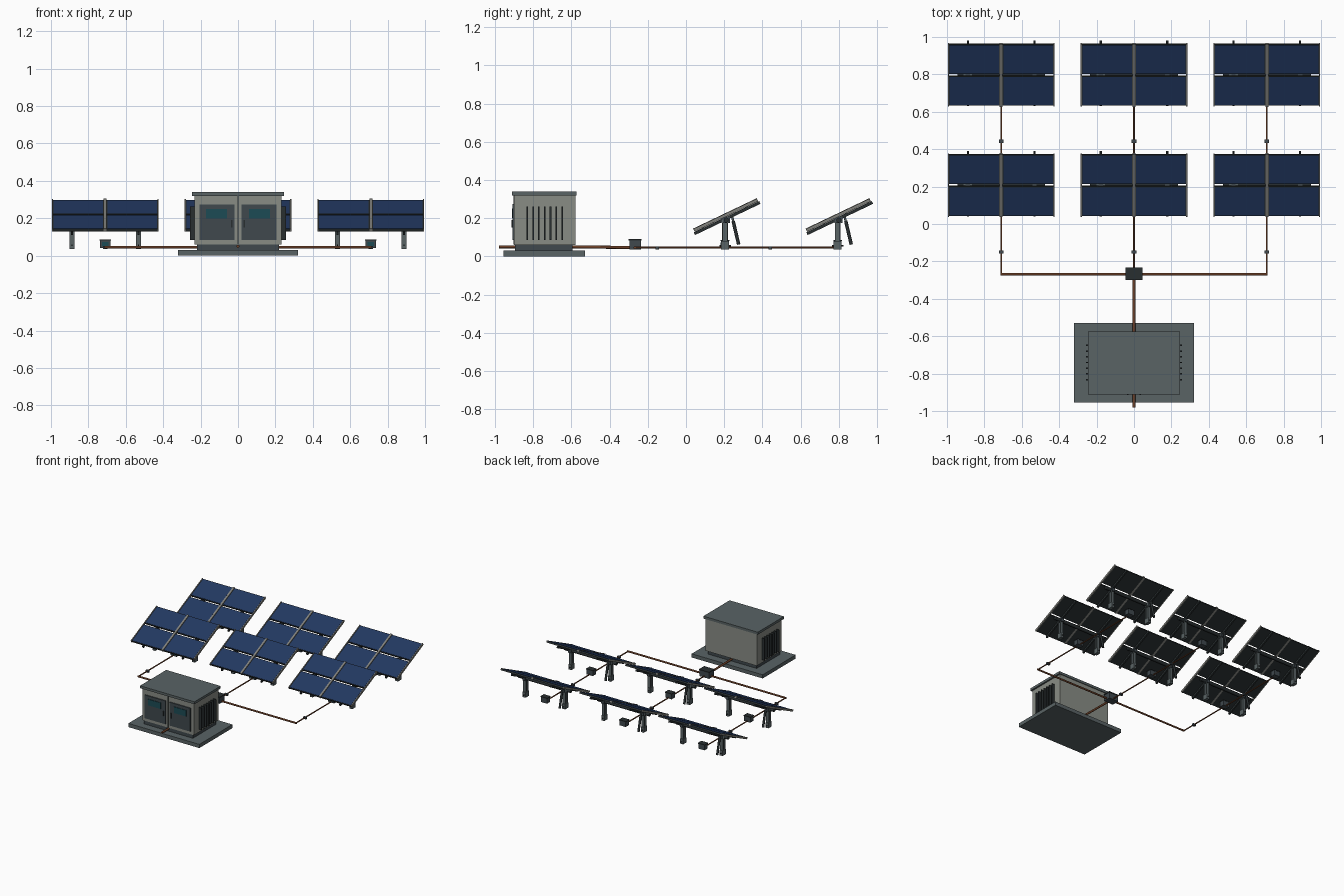
import bpy, bmesh, math
from mathutils import Matrix, Vector

if "Cube" in bpy.data.objects:
    bpy.data.objects.remove(bpy.data.objects["Cube"])


def material(name, rgb):
    m = bpy.data.materials.new(name)
    m.diffuse_color = (*rgb, 1)
    m.use_nodes = True
    m.node_tree.nodes["Principled BSDF"].inputs["Base Color"].default_value = m.diffuse_color
    return m


CELL = material("cell_blue", (0.016, 0.04, 0.12))
DARK = material("dark_metal", (0.022, 0.028, 0.03))
BOXG = material("box_grey", (0.05, 0.065, 0.075))
STEEL = material("steel", (0.1, 0.125, 0.13))
TRIM = material("trim", (0.22, 0.22, 0.2))
WALL = material("wall", (0.25, 0.265, 0.235))
GLASS = material("teal_glass", (0.012, 0.07, 0.09))
COPPER = material("copper", (0.15, 0.05, 0.02))


def finish(name, bm, mat, M=None):
    me = bpy.data.meshes.new(name)
    bm.to_mesh(me)
    bm.free()
    me.materials.append(mat)
    ob = bpy.data.objects.new(name, me)
    bpy.context.collection.objects.link(ob)
    if M is not None:
        ob.matrix_world = M
    return ob


def box(name, c, s, mat, M=None):
    bm = bmesh.new()
    bmesh.ops.create_cube(bm, size=1)
    bmesh.ops.scale(bm, vec=s, verts=bm.verts)
    bmesh.ops.translate(bm, vec=c, verts=bm.verts)
    return finish(name, bm, mat, M)


def span(name, x, y, z, mat):
    """Box from (min, max) ranges."""
    return box(name, [(a + b) / 2 for a, b in (x, y, z)],
               [b - a for a, b in (x, y, z)], mat)


def rod(name, a, b, r, mat, n=12):
    a, b = Vector(a), Vector(b)
    d = b - a
    bm = bmesh.new()
    bmesh.ops.create_cone(bm, cap_ends=True, segments=n, radius1=r, radius2=r, depth=d.length)
    for f in bm.faces:
        f.smooth = len(f.verts) == 4
    M = Matrix.Translation((a + b) / 2) @ d.to_track_quat('Z', 'Y').to_matrix().to_4x4()
    return finish(name, bm, mat, M)


COLS = (-0.71, 0, 0.71)
ROWS = (0.205, 0.795)
PX = 0.178          # post offset from table centre


def table(cx, cy):
    # tilted panel assembly
    M = Matrix.Translation((cx, cy + 0.003, 0.216)) @ Matrix.Rotation(math.radians(25.5), 4, 'X')
    for sx in (-1, 1):
        for sy in (-1, 1):
            x, y = sx * 0.1435, sy * 0.0945
            box("panel_frame", (x, y, -0.002), (0.271, 0.174, 0.012), DARK, M)
            box("panel_cells", (x, y, 0.003), (0.265, 0.166, 0.006), CELL, M)
        box("side_trim", (sx * 0.282, 0, 0), (0.007, 0.368, 0.016), TRIM, M)
        box("slope_rail", (sx * PX, 0, -0.017), (0.012, 0.38, 0.016), DARK, M)
    box("centre_trim", (0, 0, 0.001), (0.016, 0.37, 0.018), TRIM, M)

    # torque tube
    rod("torque_tube", (cx - 0.235, cy + 0.006, 0.19), (cx + 0.235, cy + 0.006, 0.19), 0.013, DARK)

    # H-section posts with foot collars and head brackets
    for sx in (-1, 1):
        x = cx + sx * PX
        for sy in (-1, 1):
            box("post_flange", (x, cy + sy * 0.013, 0.115), (0.026, 0.005, 0.15), STEEL)
        box("post_web", (x, cy, 0.115), (0.007, 0.026, 0.15), STEEL)
        box("post_foot", (x, cy, 0.058), (0.026, 0.042, 0.042), STEEL)
        box("post_head", (x, cy + 0.004, 0.192), (0.024, 0.044, 0.034), BOXG)
        for sy in (-1, 1):
            rod("foot_bolt", (x, cy + sy * 0.02, 0.056), (x, cy + sy * 0.03, 0.056), 0.004, DARK, 6)

    # tilt drive and actuator
    x = cx - PX
    box("tilt_drive", (x, cy + 0.004, 0.19), (0.046, 0.03, 0.03), STEEL)
    rod("actuator_rod", (x, cy + 0.036, 0.21), (x, cy + 0.055, 0.13), 0.006, STEEL)
    rod("actuator_body", (x, cy + 0.042, 0.185), (x, cy + 0.071, 0.062), 0.009, DARK)

    # string box
    box("string_box", (cx, cy, 0.061), (0.056, 0.042, 0.042), BOXG)
    box("string_box_lid", (cx, cy, 0.083), (0.062, 0.046, 0.006), DARK)
    box("string_box_plate", (cx, cy - 0.0215, 0.062), (0.036, 0.003, 0.022), GLASS)


for cx in COLS:
    for cy in ROWS:
        table(cx, cy)
    # column cable and its couplers
    rod("column_cable", (cx, -0.268, 0.046), (cx, 0.795, 0.046), 0.005, COPPER)
    for y in (-0.15, 0.442):
        box("cable_coupler", (cx, y, 0.044), (0.026, 0.018, 0.016), BOXG)

# collector and main cable
rod("collector_cable", (-0.715, -0.268, 0.046), (0.715, -0.268, 0.046), 0.007, COPPER)
rod("main_cable", (0, -0.268, 0.046), (0, -0.6, 0.05), 0.008, COPPER)
rod("outgoing_cable", (0, -0.6, 0.05), (0, -0.98, 0.05), 0.008, COPPER)
box("combiner_box", (0, -0.266, 0.06), (0.086, 0.062, 0.05), BOXG)
box("combiner_lid", (0, -0.266, 0.087), (0.092, 0.068, 0.008), DARK)

# inverter cabin
span("pad", (-0.32, 0.32), (-0.955, -0.53), (0, 0.03), STEEL)
span("plinth", (-0.22, 0.22), (-0.895, -0.595), (0.03, 0.062), BOXG)
span("cabin_body", (-0.232, 0.232), (-0.9, -0.58), (0.06, 0.322), WALL)
span("cabin_roof", (-0.245, 0.245), (-0.911, -0.574), (0.32, 0.34), STEEL)
span("door_seam", (-0.003, 0.003), (-0.904, -0.899), (0.062, 0.32), DARK)
for s in (-1, 1):
    def side(a, b):
        return tuple(sorted((s * a, s * b)))
    span("door", side(0.02, 0.205), (-0.908, -0.899), (0.085, 0.275), BOXG)
    span("door_window", side(0.06, 0.172), (-0.912, -0.907), (0.2, 0.25), GLASS)
    span("door_handle", side(0.03, 0.038), (-0.915, -0.907), (0.15, 0.19), DARK)
    # side vents
    for i in range(7):
        y = -0.832 + i * 0.0305
        span("vent_slat", side(0.23, 0.257), (y - 0.004, y + 0.004), (0.085, 0.262), DARK)
